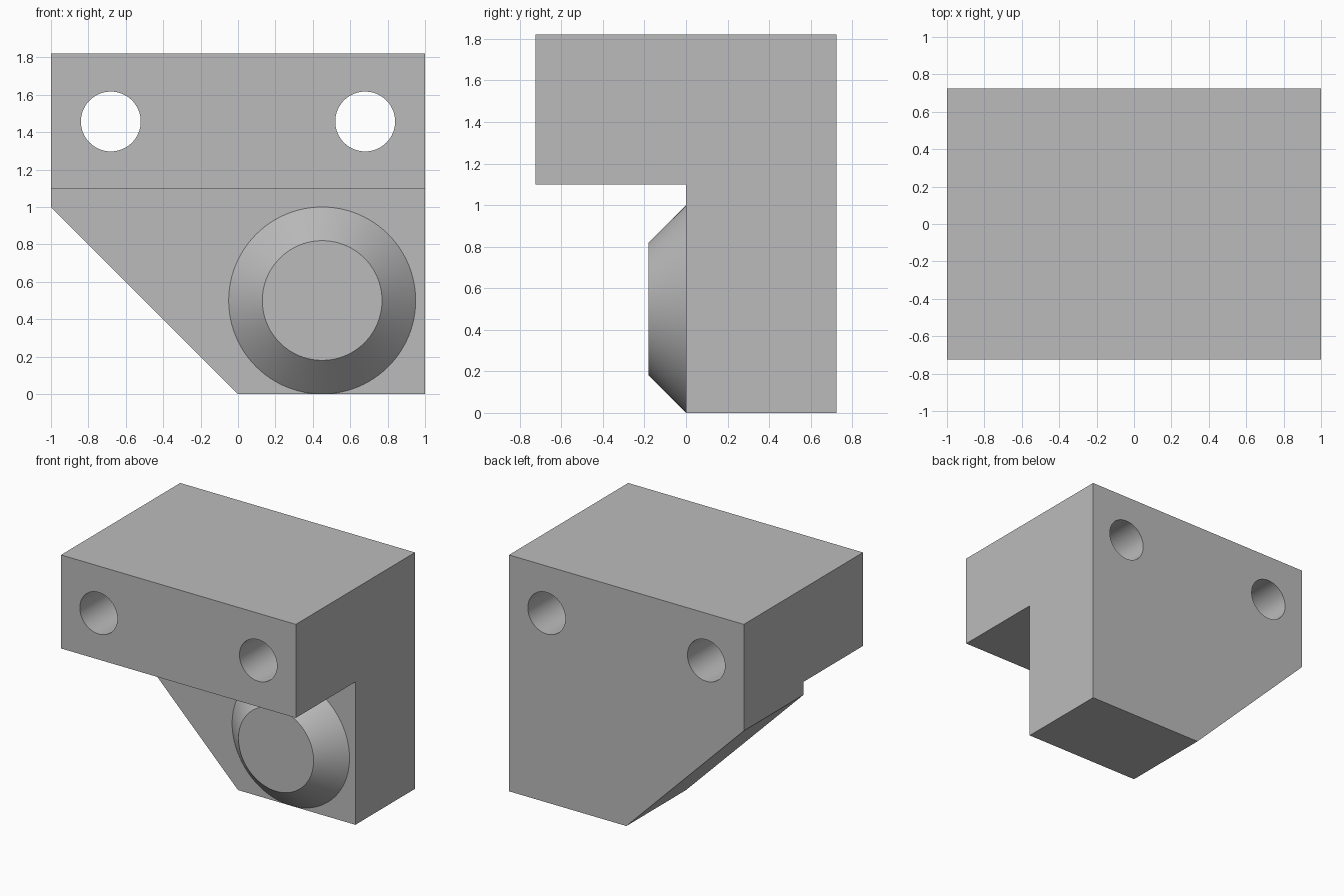
import bpy
import bmesh
import math
from mathutils import Matrix, Vector

cube = bpy.data.objects.get("Cube")
if cube:
    bpy.data.objects.remove(cube, do_unlink=True)

DEPTH, TOP, LEDGE = 0.725, 1.82, 1.1

grey = bpy.data.materials.new("plain grey")
grey.use_nodes = True
color = (0.5, 0.5, 0.5, 1)
grey.diffuse_color = color
grey.node_tree.nodes["Principled BSDF"].inputs["Base Color"].default_value = color


def make_object(name, bm):
    bmesh.ops.recalc_face_normals(bm, faces=bm.faces)
    mesh = bpy.data.meshes.new(name)
    bm.to_mesh(mesh)
    bm.free()
    obj = bpy.data.objects.new(name, mesh)
    obj.data.materials.append(grey)
    bpy.context.collection.objects.link(obj)
    return obj


def add_cone(bm, r1, r2, length, center):
    """Cone along y, with r1 at the back and r2 at the front."""
    matrix = Matrix.Translation(center) @ Matrix.Rotation(math.pi / 2, 4, "X")
    bmesh.ops.create_cone(bm, cap_ends=True, segments=96, radius1=r1,
                          radius2=r2, depth=length, matrix=matrix)


def select_only(obj):
    bpy.ops.object.select_all(action="DESELECT")
    obj.select_set(True)
    bpy.context.view_layer.objects.active = obj


# Bracket body: L-shaped side profile swept across the width
bm = bmesh.new()
profile = [(0, 0), (DEPTH, 0), (DEPTH, TOP), (-DEPTH, TOP), (-DEPTH, LEDGE), (0, LEDGE)]
face = bm.faces.new([bm.verts.new((-1, y, z)) for y, z in profile])
sweep = bmesh.ops.extrude_face_region(bm, geom=[face])
bmesh.ops.translate(bm, vec=(2, 0, 0),
                    verts=[v for v in sweep["geom"] if isinstance(v, bmesh.types.BMVert)])

# Slanted lower corner
cut = bmesh.ops.bisect_plane(bm, geom=bm.verts[:] + bm.edges[:] + bm.faces[:],
                             plane_co=(0, 0, 0), plane_no=Vector((-1, 0, -1)).normalized(),
                             clear_outer=True)
bmesh.ops.holes_fill(bm, edges=[e for e in bm.edges if e.is_boundary])
body = make_object("bracket_body", bm)

# Two through holes in the upper block
bm = bmesh.new()
for x in (-0.68, 0.68):
    add_cone(bm, 0.16, 0.16, 2, (x, 0, 1.457))
cutter = make_object("hole_cutter", bm)
drill = body.modifiers.new("bolt holes", "BOOLEAN")
drill.operation = "DIFFERENCE"
drill.solver = "EXACT"
drill.object = cutter
select_only(body)
bpy.ops.object.modifier_apply(modifier=drill.name)
bpy.data.objects.remove(cutter, do_unlink=True)

# Tapered round boss on the lower front face
bm = bmesh.new()
add_cone(bm, 0.5, 0.32, 0.18, (0.45, -0.09, 0.5))
bm.faces.ensure_lookup_table()
hidden = [f for f in bm.faces if all(abs(v.co.y) < 0.001 for v in f.verts)]
bmesh.ops.delete(bm, geom=hidden, context="FACES")
boss = make_object("tapered_boss", bm)

for obj in (body, boss):
    select_only(obj)
    bpy.ops.object.shade_smooth_by_angle(angle=math.radians(30))
